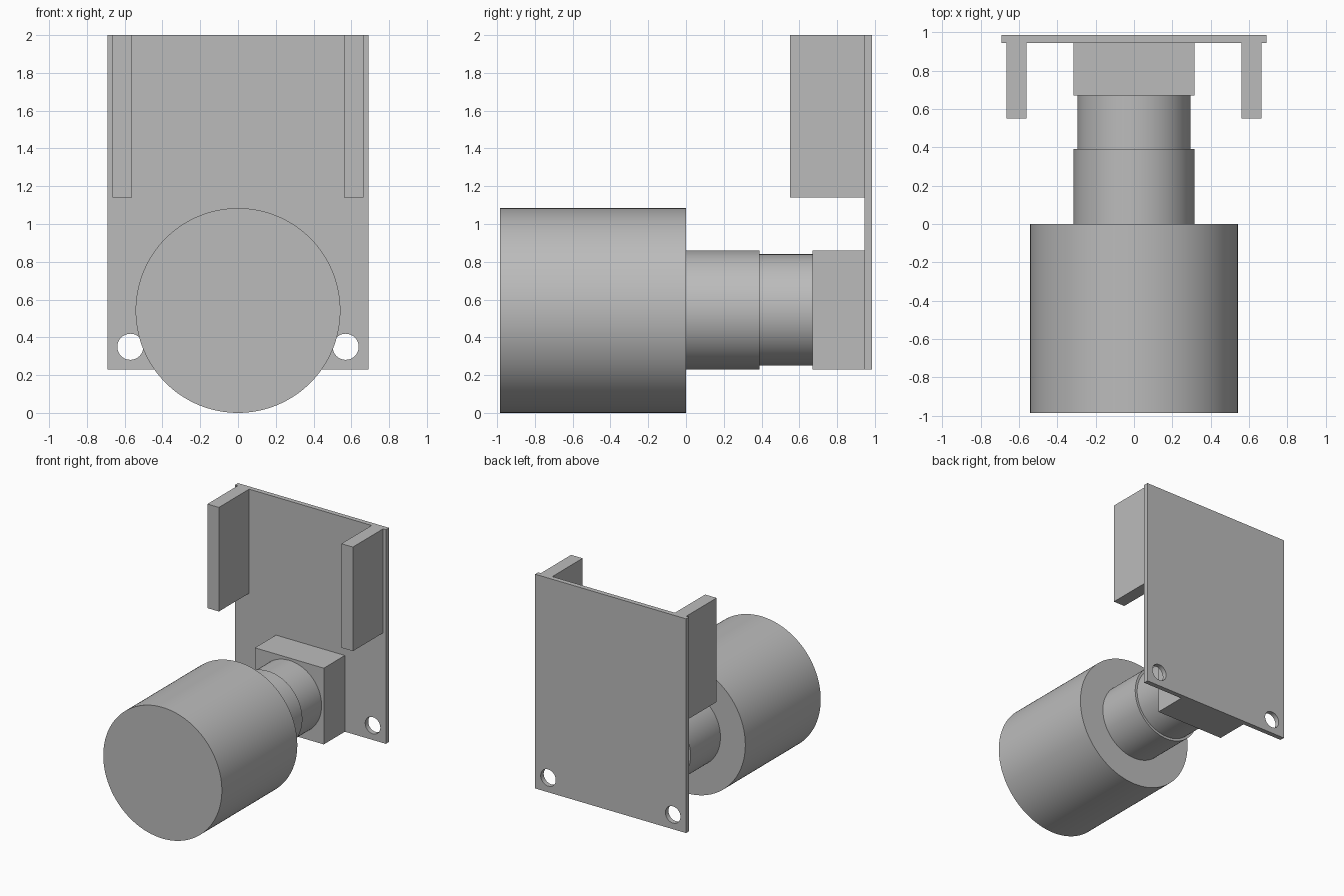
import bpy
import math

cube = bpy.data.objects.get("Cube")
if cube:
    bpy.data.objects.remove(cube, do_unlink=True)

grey = bpy.data.materials.new("plain_grey")
grey.use_nodes = True
colour = (0.5, 0.5, 0.5, 1)
grey.diffuse_color = colour
grey.node_tree.nodes["Principled BSDF"].inputs["Base Color"].default_value = colour


def box(name, x, y, z):
    """Box spanning the given (low, high) ranges."""
    bpy.ops.mesh.primitive_cube_add(size=1, location=[sum(r) / 2 for r in (x, y, z)])
    ob = bpy.context.object
    ob.name = name
    ob.scale = [r[1] - r[0] for r in (x, y, z)]
    bpy.ops.object.transform_apply(location=False, rotation=False, scale=True)
    ob.data.materials.append(grey)
    return ob


def cylinder(name, radius, y, z, x=0, sides=96):
    """Smooth cylinder lying along the y axis."""
    bpy.ops.mesh.primitive_cylinder_add(
        vertices=sides, radius=radius, depth=y[1] - y[0],
        location=(x, sum(y) / 2, z), rotation=(math.pi / 2, 0, 0))
    ob = bpy.context.object
    ob.name = name
    ob.data.materials.append(grey)
    bpy.ops.object.shade_smooth_by_angle(angle=math.radians(30))
    return ob


PLATE_FRONT, BACK = 0.945, 0.985
AXIS_Z = 0.545

# Back plate with two round mounting holes
plate = box("back_plate", (-0.69, 0.69), (PLATE_FRONT, BACK), (0.23, 2))
for side in (-1, 1):
    cutter = cylinder("hole_cutter", 0.069, (0.9, 1.03), 0.35, x=side * 0.57, sides=48)
    cutter.hide_render = True
    mod = plate.modifiers.new("hole", 'BOOLEAN')
    mod.operation = 'DIFFERENCE'
    mod.solver = 'EXACT'
    mod.object = cutter
    bpy.context.view_layer.objects.active = plate
    bpy.ops.object.modifier_apply(modifier=mod.name)
    bpy.data.objects.remove(cutter, do_unlink=True)

# Upright side rails
for name, side in (("left_rail", 1), ("right_rail", -1)):
    box(name, sorted((side * 0.56, side * 0.665)), (0.55, PLATE_FRONT), (1.14, 2))

# Square mount, stepped neck and large drum
box("mount_block", (-0.315, 0.315), (0.67, PLATE_FRONT), (0.23, 0.86))
cylinder("inner_neck", 0.295, (0.39, 0.67), AXIS_Z)
cylinder("outer_neck", 0.315, (0, 0.39), AXIS_Z)
cylinder("drum", 0.542, (-BACK, 0), 0.542, sides=128)
